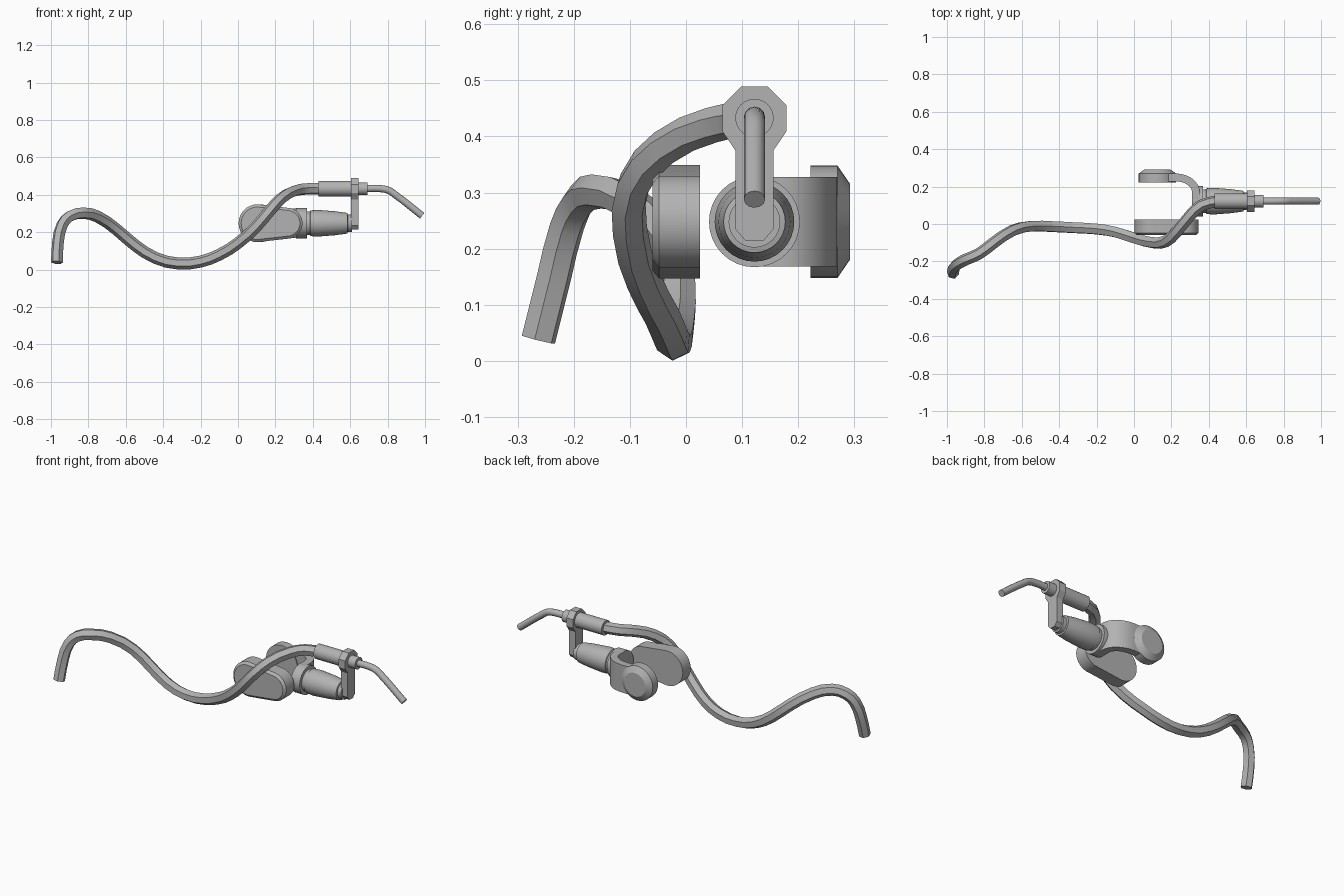
import bpy, bmesh, math
from mathutils import Vector

cube = bpy.data.objects.get("Cube")
if cube:
    bpy.data.objects.remove(cube, do_unlink=True)

GREY = (0.45, 0.45, 0.45, 1)
metal = bpy.data.materials.new("plain grey")
metal.use_nodes = True
metal.diffuse_color = GREY
metal.node_tree.nodes["Principled BSDF"].inputs["Base Color"].default_value = GREY
metal.node_tree.nodes["Principled BSDF"].inputs["Roughness"].default_value = 0.6


def finish(obj, angle=32):
    if not obj.data.materials:
        obj.data.materials.append(metal)
    bpy.ops.object.select_all(action='DESELECT')
    obj.select_set(True)
    bpy.context.view_layer.objects.active = obj
    if obj.type == 'CURVE':
        bpy.ops.object.convert(target='MESH')
    bpy.ops.object.shade_smooth_by_angle(angle=math.radians(angle))
    return obj


def loft(name, rings, angle=32):
    """Skin a stack of equal-length rings of points and cap both ends."""
    bm = bmesh.new()
    loops = [[bm.verts.new(p) for p in ring] for ring in rings]
    n = len(loops[0])
    for a, b in zip(loops, loops[1:]):
        for i in range(n):
            j = (i + 1) % n
            bm.faces.new((a[i], a[j], b[j], b[i]))
    bm.faces.new(loops[0])
    bm.faces.new(loops[-1])
    bmesh.ops.recalc_face_normals(bm, faces=bm.faces)
    mesh = bpy.data.meshes.new(name)
    bm.to_mesh(mesh)
    bm.free()
    obj = bpy.data.objects.new(name, mesh)
    bpy.context.collection.objects.link(obj)
    return finish(obj, angle)


def turned_x(name, profile, y, z, sides=32):
    """Round part along x from (x, radius) pairs."""
    turns = [math.tau * i / sides for i in range(sides)]
    return loft(name, [[(x, y + r * math.cos(t), z + r * math.sin(t)) for t in turns]
                       for x, r in profile])


def tube(name, points, radius, roundness, steps):
    """Swept tube through the given points."""
    data = bpy.data.curves.new(name, 'CURVE')
    data.dimensions = '3D'
    data.bevel_depth = radius
    data.bevel_resolution = roundness
    data.resolution_u = steps
    data.use_fill_caps = True
    spline = data.splines.new('BEZIER')
    spline.bezier_points.add(len(points) - 1)
    for bp, p in zip(spline.bezier_points, points):
        bp.co = p
        bp.handle_left_type = bp.handle_right_type = 'AUTO'
    obj = bpy.data.objects.new(name, data)
    bpy.context.collection.objects.link(obj)
    return finish(obj)


AXIS_Y, TOP_Z, LOW_Z = 0.122, 0.433, 0.248

# Long six-sided winding hose
tube("hose", [
    (-0.968, -0.263, 0.038), (-0.962, -0.235, 0.15), (-0.94, -0.212, 0.24),
    (-0.9, -0.19, 0.285), (-0.83, -0.16, 0.302), (-0.75, -0.1, 0.283),
    (-0.65, -0.035, 0.215), (-0.55, -0.012, 0.13), (-0.44, -0.014, 0.062),
    (-0.32, -0.02, 0.033), (-0.2, -0.027, 0.043), (-0.1, -0.043, 0.08),
    (0, -0.075, 0.142), (0.1, -0.1, 0.232), (0.17, -0.093, 0.315),
    (0.23, -0.04, 0.38), (0.3, 0.045, 0.42), (0.36, 0.1, 0.431),
    (0.45, AXIS_Y, TOP_Z)], 0.032, 1, 2)

# Sleeve, collar and bent rod on the upper axis
turned_x("hose_sleeve", [(0.43, 0.042), (0.61, 0.042)], AXIS_Y, TOP_Z)
turned_x("rod_collar", [(0.64, 0.034), (0.692, 0.034)], AXIS_Y, TOP_Z)
tube("bent_rod", [(0.68, AXIS_Y, TOP_Z), (0.76, AXIS_Y, TOP_Z),
                  (0.805, AXIS_Y, 0.424), (0.84, AXIS_Y, 0.401),
                  (0.985, AXIS_Y, 0.288)], 0.019, 4, 4)

# Link plate: octagonal head with a narrow chamfered arm
half = [(0.024, 0.489), (0.057, 0.456), (0.057, 0.409), (0.034, 0.375),
        (0.034, 0.235), (0.016, 0.214)]
outline = half + [(-y, z) for y, z in reversed(half)]
loft("link_plate", [[(x, AXIS_Y + y, z) for y, z in outline] for x in (0.603, 0.645)])

# Tapered barrel and yoke hub on the lower axis
turned_x("barrel", [(0.365, 0.062), (0.385, 0.064), (0.388, 0.069), (0.43, 0.071),
                    (0.52, 0.064), (0.585, 0.055), (0.587, 0.046), (0.61, 0.046)],
         AXIS_Y, LOW_Z)
turned_x("yoke_hub", [(0.31, 0.081), (0.368, 0.081)], AXIS_Y, LOW_Z)

# Yoke arm: flat band curving from the hub to the rear pad
outer, inner = [(0.352, AXIS_Y)], [(0.31, AXIS_Y)]
for i in range(9):
    t = math.pi / 2 * i / 8
    outer.append((0.222 + 0.13 * math.cos(t), 0.17 + 0.1 * math.sin(t)))
    inner.append((0.222 + 0.088 * math.cos(t), 0.17 + 0.058 * math.sin(t)))
outer.append((0.13, 0.27))
inner.append((0.13, 0.228))
loft("yoke_arm", [[(*o, LOW_Z - 0.08), (*o, LOW_Z + 0.08),
                   (*n, LOW_Z + 0.08), (*n, LOW_Z - 0.08)]
                  for o, n in zip(outer, inner)])

# Rear pad: round disc with a wide chamfer
turns = [math.tau * i / 32 for i in range(32)]
loft("rear_pad", [[(0.125 + r * math.cos(t), y, LOW_Z + r * math.sin(t)) for t in turns]
                  for y, r in [(0.222, 0.1), (0.27, 0.1), (0.292, 0.068)]])


# Front pad: rounded oblong, large end outward, with a bevelled front rim
def oblong(y, inset):
    ring = []
    for cx, r, start in ((0.262, 0.083, -math.pi / 2), (0.104, 0.101, math.pi / 2)):
        for i in range(17):
            t = start + math.pi * i / 16
            ring.append((cx + (r - inset) * math.cos(t), y, LOW_Z + (r - inset) * math.sin(t)))
    return ring


loft("front_pad", [oblong(-0.06, 0.014), oblong(-0.048, 0), oblong(0.025, 0)])
